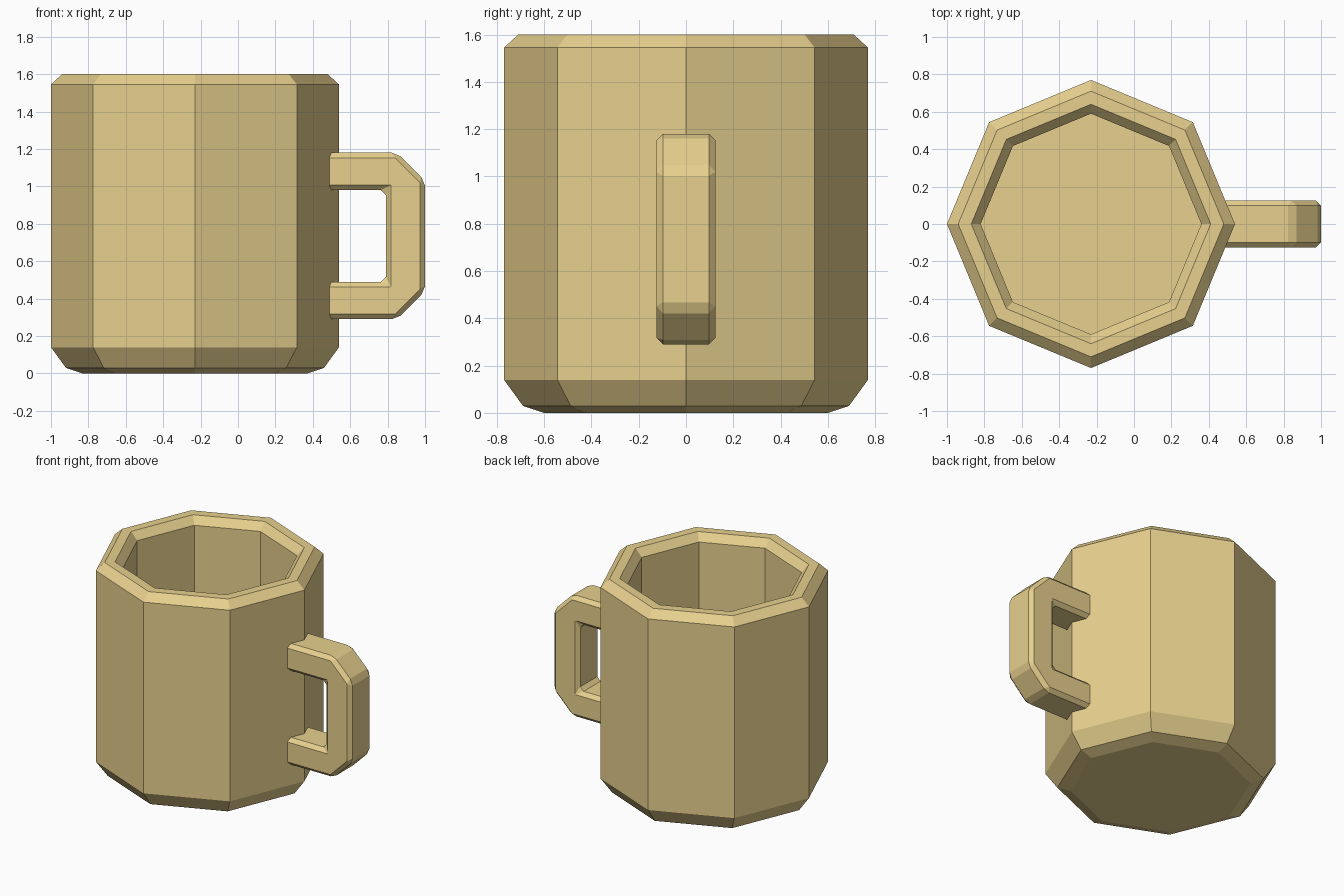
import bpy, bmesh
from math import cos, sin, tau

if "Cube" in bpy.data.objects:
    bpy.data.objects.remove(bpy.data.objects["Cube"])

SIDES, CX = 8, -0.23

mat = bpy.data.materials.new("gold_glaze")
mat.diffuse_color = (0.8, 0.63, 0.27, 1)
mat.use_nodes = True
mat.node_tree.nodes["Principled BSDF"].inputs["Base Color"].default_value = mat.diffuse_color


def make_object(name, bm):
    bmesh.ops.recalc_face_normals(bm, faces=bm.faces)
    mesh = bpy.data.meshes.new(name)
    bm.to_mesh(mesh)
    bm.free()
    mesh.materials.append(mat)
    obj = bpy.data.objects.new(name, mesh)
    bpy.context.collection.objects.link(obj)
    return obj


# Mug body: eight-sided rings (radius, z) from base, over the rim, to the inner floor
rings = [(0.60, 0), (0.69, 0.03), (0.77, 0.14), (0.77, 1.545), (0.71, 1.6),
         (0.64, 1.6), (0.59, 1.545), (0.59, 0.15)]
bm = bmesh.new()
loops = [[bm.verts.new((CX + r * cos(tau * i / SIDES), r * sin(tau * i / SIDES), z))
          for i in range(SIDES)] for r, z in rings]
for a, b in zip(loops, loops[1:]):
    for i in range(SIDES):
        j = (i + 1) % SIDES
        bm.faces.new((a[i], a[j], b[j], b[i]))
bm.faces.new(loops[0])
bm.faces.new(loops[-1])
make_object("mug_body", bm)

# Handle: C-shaped side profile, symmetric about its mid height, extruded and chamfered
mid = 0.735
upper = [(0.43, 0.98), (0.43, 1.18), (0.85, 1.18), (1.0, 1.03)]
lower = [(x, 2 * mid - z) for x, z in reversed(upper)]
profile = [(0.79, 0.98)] + upper + lower + [(0.79, 2 * mid - 0.98)]
bm = bmesh.new()
face = bm.faces.new([bm.verts.new((x, -0.125, z)) for x, z in profile])
ext = bmesh.ops.extrude_face_region(bm, geom=[face])
bmesh.ops.translate(bm, vec=(0, 0.25, 0),
                    verts=[g for g in ext["geom"] if isinstance(g, bmesh.types.BMVert)])
handle = make_object("handle", bm)
bevel = handle.modifiers.new("chamfer", "BEVEL")
bevel.width = 0.027
bevel.segments = 1
